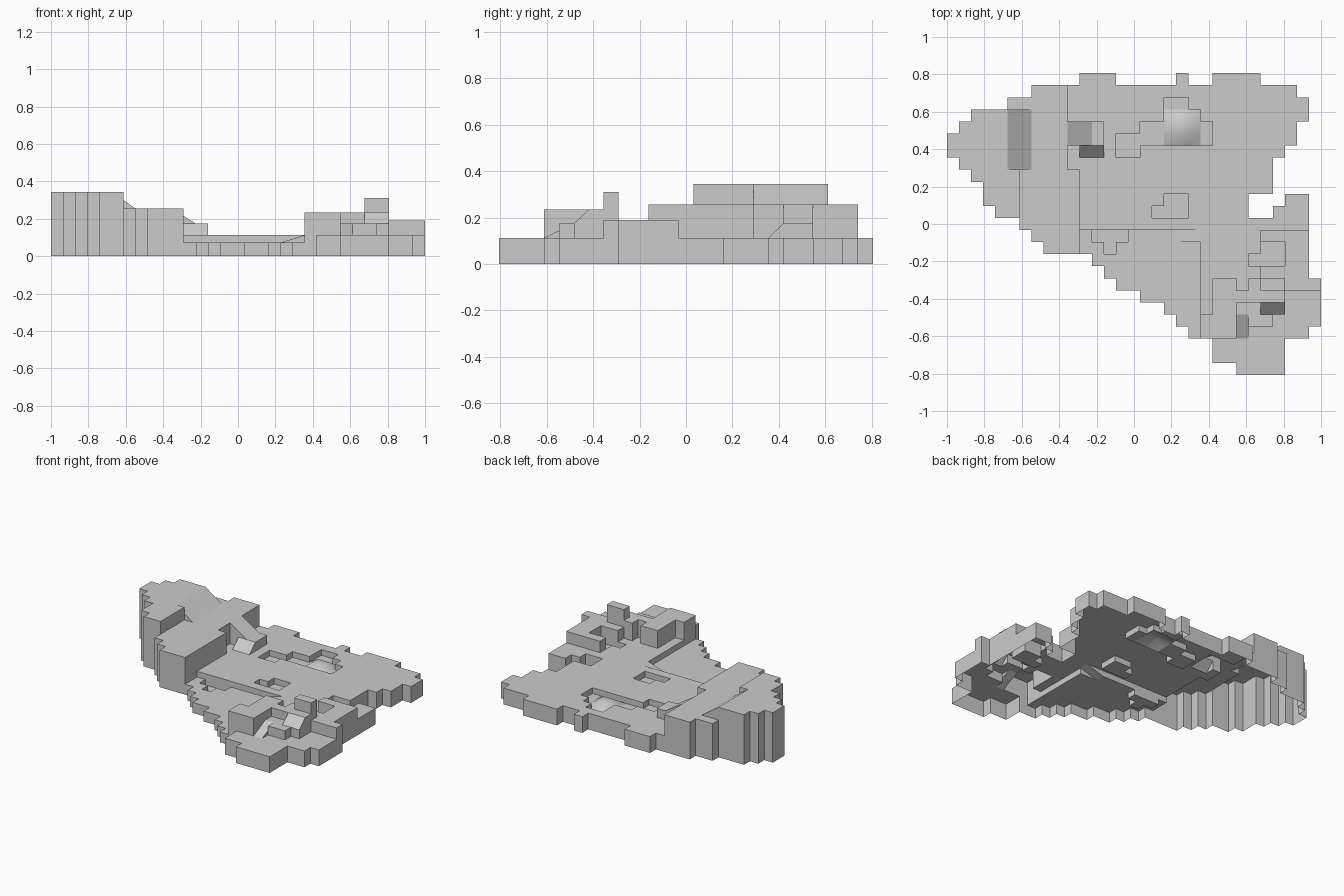
import bpy
import bmesh
from math import radians

cube = bpy.data.objects.get("Cube")
if cube:
    bpy.data.objects.remove(cube, do_unlink=True)

COLS, ROWS = 31, 25
TILE = 2 / COLS

# Height levels of the stepped terrain
HOLLOW, LOW, GROUND, STEP, SHELF, HOUSE, TERRACE, TOWER, SUMMIT = (
    0.035, 0.072, 0.112, 0.174, 0.19, 0.234, 0.256, 0.31, 0.344)

# Occupied column spans for each row, back to front
OUTLINE = [
    [(11, 14), (19, 20), (22, 26)], [(7, 29)], [(5, 30)], [(2, 30)], [(1, 29)],
    [(0, 29)], [(0, 28)], [(1, 27)], [(2, 27)], [(3, 27)],
    [(3, 25), (28, 30)], [(4, 25), (27, 30)], [(6, 30)], [(7, 30)], [(8, 30)],
    [(12, 30)], [(13, 30)], [(14, 31)], [(16, 31)], [(18, 31)],
    [(19, 31)], [(20, 30)], [(22, 28)], [(22, 28)], [(24, 28)],
]


def flat(z):
    return lambda c, r: z


def slope_x(c0, z0, c1, z1):
    return lambda c, r: z0 + (z1 - z0) * (c - c0) / (c1 - c0)


def slope_y(r0, z0, r1, z1):
    return lambda c, r: z0 + (z1 - z0) * (r - r0) / (r1 - r0)


def peak(c, r):
    return GROUND if c in (19, 20) and r in (4, 5) else LOW


# Part name, height rule, areas as (first row, end row, first column, end column);
# later parts replace earlier ones
PARTS = [
    ("ground", flat(GROUND), [(0, ROWS, 0, COLS)]),
    ("low_field", flat(LOW), [(13, 22, 11, 21)]),
    ("low_field_ramp", slope_x(19, LOW, 21, GROUND), [(13, 14, 19, 21)]),
    ("low_field_hollow", flat(HOLLOW), [(13, 14, 12, 15), (14, 15, 13, 14)]),
    ("terrace", flat(TERRACE), [(1, 8, 0, 10), (8, 15, 0, 11)]),
    ("summit", flat(SUMMIT), [(3, 8, 0, 5), (8, 12, 0, 6)]),
    ("summit_ramp", slope_x(5, SUMMIT, 7, TERRACE), [(3, 8, 5, 7)]),
    ("terrace_ramp", slope_x(10, TERRACE, 12, STEP), [(4, 6, 10, 12)]),
    ("terrace_landing", flat(STEP), [(4, 6, 12, 13)]),
    ("landing_ramp", slope_y(6, STEP, 7, GROUND), [(6, 7, 11, 13)]),
    ("large_pit", flat(LOW), [(2, 3, 18, 20), (3, 4, 18, 21), (4, 5, 16, 22),
                              (5, 6, 14, 22), (6, 7, 14, 16)]),
    ("pit_mound", peak, [(3, 6, 18, 21)]),
    ("small_pit", flat(LOW), [(10, 11, 18, 20), (11, 12, 17, 20)]),
    ("shelf", flat(SHELF), [(13, 17, 26, 31), (17, 18, 28, 31)]),
    ("shelf_pit", flat(LOW), [(14, 16, 26, 28), (15, 16, 25, 26)]),
    ("house_wall", flat(HOUSE), [(17, 20, 22, 24), (20, 22, 21, 24),
                                 (18, 19, 24, 28), (17, 18, 25, 26)]),
    ("house_tower", flat(TOWER), [(17, 18, 26, 28)]),
    ("house_landing", flat(STEP), [(19, 20, 24, 26), (20, 21, 25, 27)]),
    ("house_ramp", slope_y(19, HOUSE, 20, STEP), [(19, 20, 26, 28)]),
    ("entrance_ramp", slope_y(20, STEP, 22, GROUND), [(20, 22, 24, 25)]),
]

stone = bpy.data.materials.new("light_grey")
stone.use_nodes = True
stone.diffuse_color = (0.6, 0.6, 0.6, 1)
stone.node_tree.nodes["Principled BSDF"].inputs["Base Color"].default_value = (0.6, 0.6, 0.6, 1)

# Assign each occupied tile to a part
tiles = {(c, r): None for r, spans in enumerate(OUTLINE)
         for a, b in spans for c in range(a, b)}
for index, (name, rule, areas) in enumerate(PARTS):
    for r0, r1, c0, c1 in areas:
        for r in range(r0, r1):
            for c in range(c0, c1):
                if (c, r) in tiles:
                    tiles[c, r] = index


def height(tile, corner):
    if tile not in tiles:
        return 0.0
    return PARTS[tiles[tile]][1](*corner)


def point(corner, z):
    return ((corner[0] - COLS / 2) * TILE, (ROWS / 2 - corner[1]) * TILE, z)


def add_face(bm, points):
    unique = list(dict.fromkeys(points))
    if len(unique) > 2:
        bm.faces.new([bm.verts.new(p) for p in unique])


def build_part(index, name):
    bm = bmesh.new()
    for (c, r), owner in tiles.items():
        if owner != index:
            continue
        # Tile top, counter-clockwise from the front left corner
        ring = [(c, r + 1), (c + 1, r + 1), (c + 1, r), (c, r)]
        add_face(bm, [point(k, height((c, r), k)) for k in ring])
        # Walls down to lower neighbours or to the open underside
        beside = [(c, r + 1), (c + 1, r), (c, r - 1), (c - 1, r)]
        for side, other in enumerate(beside):
            a, b = ring[side], ring[(side + 1) % 4]
            za, zb = height((c, r), a), height((c, r), b)
            oa, ob = height(other, a), height(other, b)
            if za + zb > oa + ob + 0.0001:
                add_face(bm, [point(a, oa), point(b, ob), point(b, zb), point(a, za)])
    bmesh.ops.remove_doubles(bm, verts=bm.verts, dist=0.0001)
    mesh = bpy.data.meshes.new(name)
    bm.to_mesh(mesh)
    bm.free()
    mesh.materials.append(stone)
    obj = bpy.data.objects.new(name, mesh)
    bpy.context.collection.objects.link(obj)
    return obj


objects = [build_part(i, part[0]) for i, part in enumerate(PARTS)]

# Soften only the gentle mound, keeping the steps crisp
bpy.ops.object.select_all(action="DESELECT")
for obj in objects:
    obj.select_set(True)
bpy.context.view_layer.objects.active = objects[0]
bpy.ops.object.shade_smooth_by_angle(angle=radians(40))
